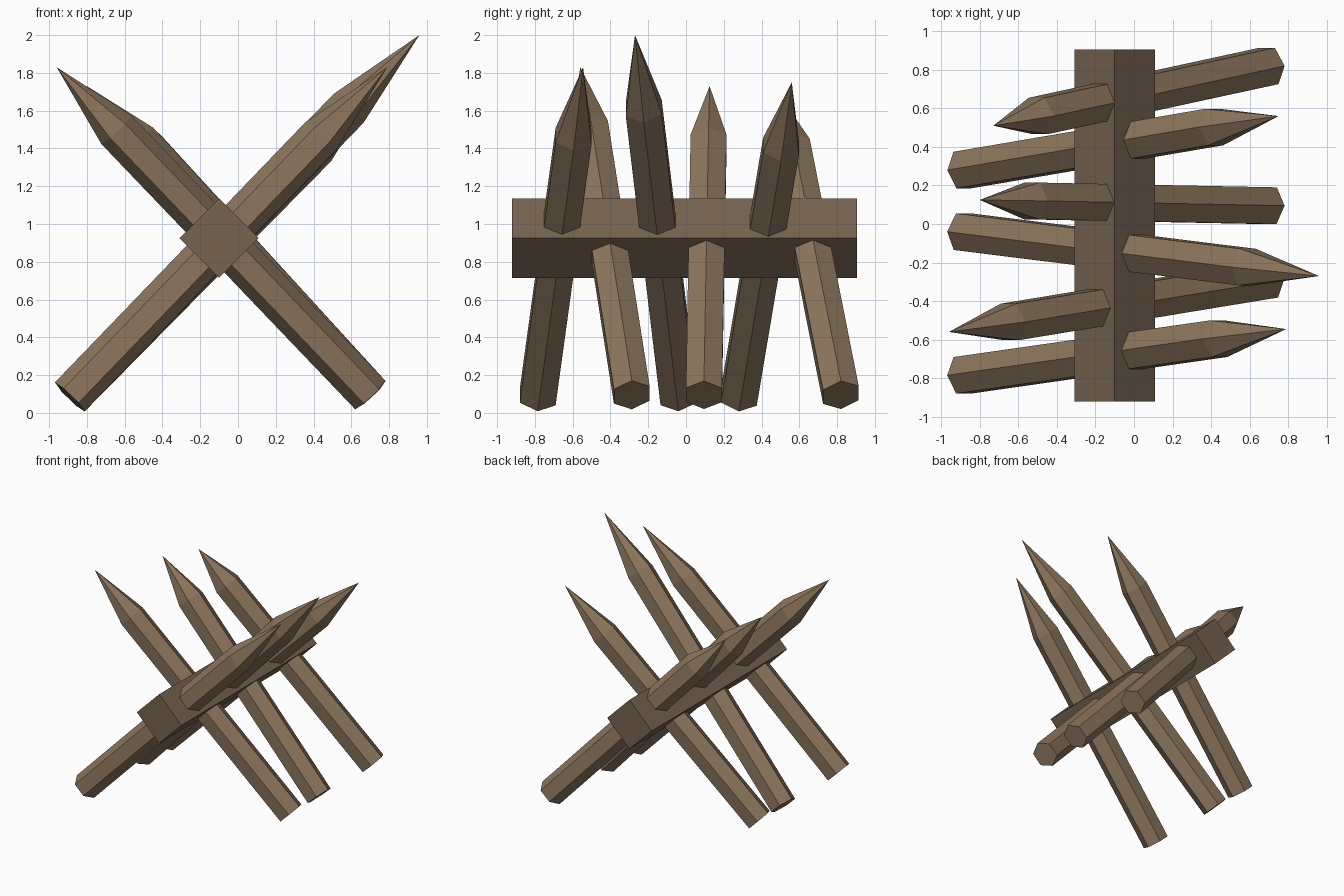
import bpy, bmesh, math
from mathutils import Vector

if "Cube" in bpy.data.objects:
    bpy.data.objects.remove(bpy.data.objects["Cube"])


def material(name, color):
    m = bpy.data.materials.new(name)
    m.diffuse_color = (*color, 1)
    m.use_nodes = True
    m.node_tree.nodes["Principled BSDF"].inputs["Base Color"].default_value = m.diffuse_color
    return m


stake_wood = material("stake_wood", (0.26, 0.18, 0.11))
beam_wood = material("beam_wood", (0.18, 0.125, 0.08))


def make_object(name, bm, mat):
    bmesh.ops.recalc_face_normals(bm, faces=bm.faces)
    mesh = bpy.data.meshes.new(name)
    bm.to_mesh(mesh)
    bm.free()
    mesh.materials.append(mat)
    obj = bpy.data.objects.new(name, mesh)
    bpy.context.collection.objects.link(obj)
    return obj


def stake(name, base, tip, point_length, radius=0.11):
    """Hexagonal pole from base, sharpened to a point at tip."""
    base, tip = Vector(base), Vector(tip)
    axis = (tip - base).normalized()
    u = axis.cross(Vector((0, 1, 0))).normalized()
    v = axis.cross(u)
    bm = bmesh.new()

    def ring(center):
        return [bm.verts.new(center + radius * (math.cos(a) * u + math.sin(a) * v))
                for a in (i * math.pi / 3 for i in range(6))]

    low, high = ring(base), ring(tip - axis * point_length)
    point = bm.verts.new(tip)
    bm.faces.new(low)
    for i in range(6):
        j = (i + 1) % 6
        bm.faces.new((low[i], low[j], high[j], high[i]))
        bm.faces.new((high[i], high[j], point))
    return make_object(name, bm, stake_wood)


# Square beam turned on its edge
bm = bmesh.new()
cx, cz, h = -0.10, 0.925, 0.21
ends = [[bm.verts.new((cx + dx, y, cz + dz))
         for dx, dz in ((h, 0), (0, h), (-h, 0), (0, -h))] for y in (-0.92, 0.905)]
for e in ends:
    bm.faces.new(e)
for i in range(4):
    j = (i + 1) % 4
    bm.faces.new((ends[0][i], ends[0][j], ends[1][j], ends[1][i]))
make_object("beam", bm, beam_wood)

# Stakes leaning right: base y, tip, length of sharpened point
right = [(0.28, (0.75, 0.56, 1.75), 0.48),
         (-0.04, (0.96, -0.27, 2.00), 0.54),
         (-0.785, (0.79, -0.545, 1.83), 0.51)]
for i, (y, tip, length) in enumerate(right):
    stake(f"right_stake_{i + 1}", (-0.89, y, 0.085), tip, length)

# Stakes leaning left
left = [(0.82, (-0.73, 0.51, 1.66), 0.35),
        (0.095, (-0.80, 0.125, 1.73), 0.40),
        (-0.287, (-0.96, -0.56, 1.83), 0.46)]
for i, (y, tip, length) in enumerate(left):
    stake(f"left_stake_{i + 1}", (0.70, y, 0.095), tip, length)
